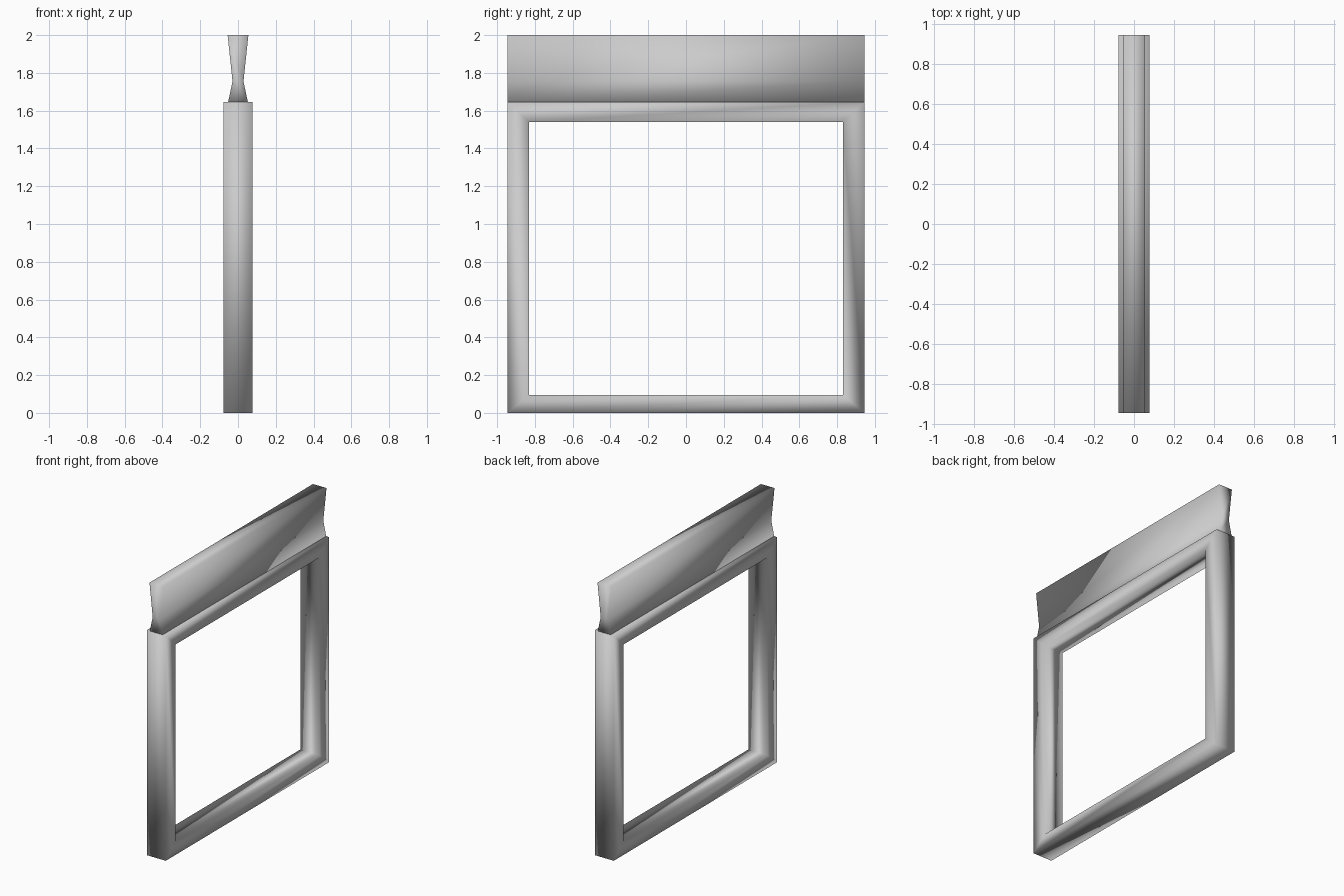
import bpy, bmesh

if "Cube" in bpy.data.objects:
    bpy.data.objects.remove(bpy.data.objects["Cube"])


def finish(name, bm):
    bmesh.ops.recalc_face_normals(bm, faces=bm.faces)
    for f in bm.faces:
        f.smooth = True          # soft shading across all edges
    me = bpy.data.meshes.new(name)
    bm.to_mesh(me)
    bm.free()
    ob = bpy.data.objects.new(name, me)
    bpy.context.collection.objects.link(ob)
    return ob


def rect(bm, x, y, z0, z1):
    return [bm.verts.new((x, a, b)) for a, b in ((-y, z0), (y, z0), (y, z1), (-y, z1))]


# Mitred rectangular frame with square-section members
HALF = 0.077
bm = bmesh.new()
rings = [rect(bm, -HALF, 0.945, 0, 1.647), rect(bm, HALF, 0.945, 0, 1.647),
         rect(bm, HALF, 0.83, 0.095, 1.54), rect(bm, -HALF, 0.83, 0.095, 1.54)]
for i in range(4):
    a, b = rings[i], rings[(i + 1) % 4]
    for k in range(4):
        n = (k + 1) % 4
        bm.faces.new((a[k], a[n], b[n], b[k]))
finish("frame", bm)

# Waisted header board: mirrored profile extruded along y
side = [(0.052, 1.647), (0.029, 1.755), (0.055, 2.0)]
profile = side + [(-x, z) for x, z in reversed(side)]
bm = bmesh.new()
ends = [[bm.verts.new((x, y, z)) for x, z in profile] for y in (-0.945, 0.945)]
for k in range(6):
    n = (k + 1) % 6
    bm.faces.new((ends[0][k], ends[0][n], ends[1][n], ends[1][k]))
# end caps split at the waist so they stay convex
for e in ends:
    bm.faces.new((e[0], e[1], e[4], e[5]))
    bm.faces.new((e[1], e[2], e[3], e[4]))
finish("header_board", bm)
